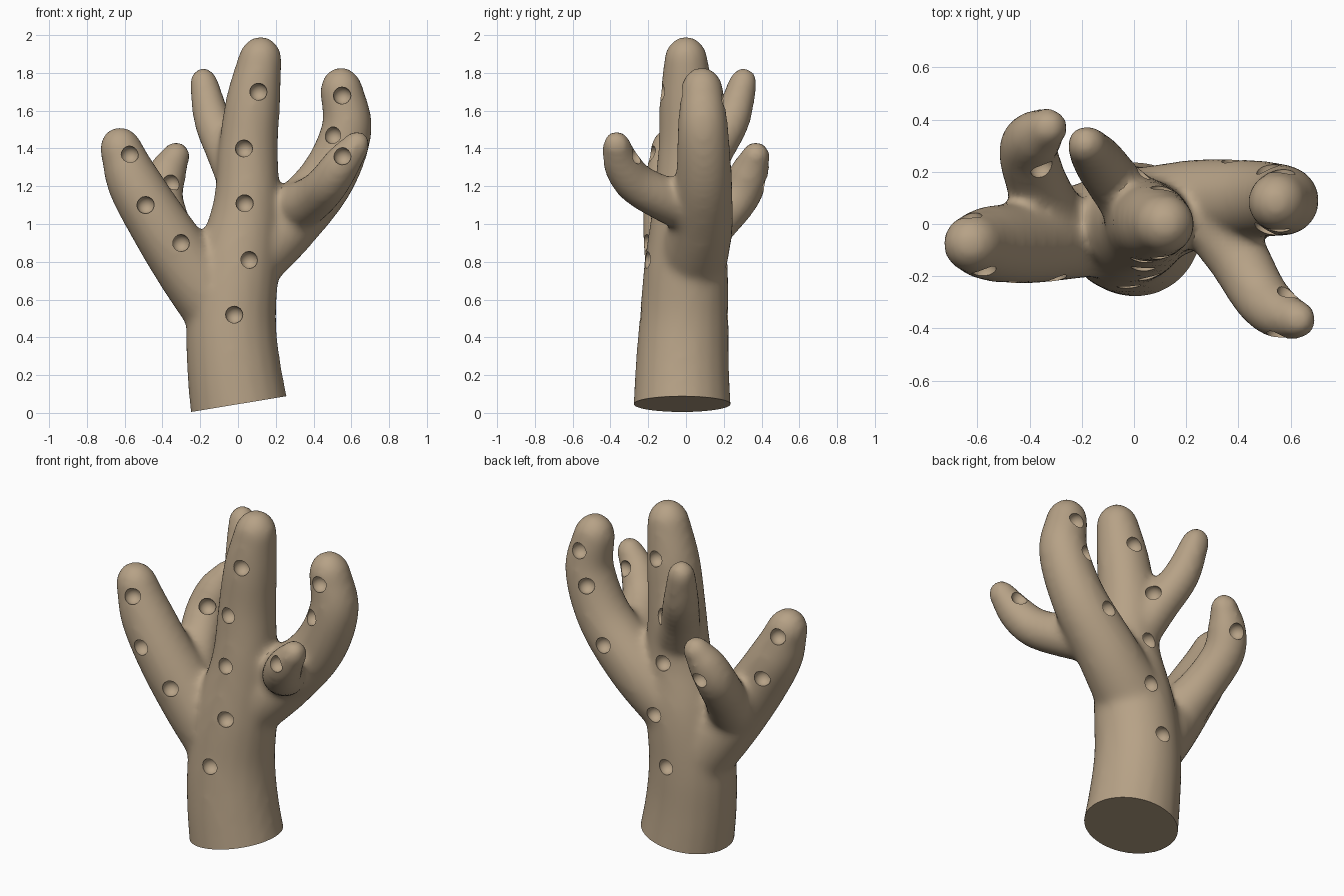
import bpy, bmesh, math
from mathutils import Vector
from mathutils.bvhtree import BVHTree

if "Cube" in bpy.data.objects:
    bpy.data.objects.remove(bpy.data.objects["Cube"])

SIDES = 20


def spline(a, b, c, d, t):
    return 0.5 * (2*b + (c - a)*t + (2*a - 5*b + 4*c - d)*t*t + (3*b - a - 3*c + d)*t**3)


def add_branch(bm, pts):
    """Tapered tube through (x, y, z, radius) points with a rounded tip."""
    p = [Vector(q) for q in pts]
    p = [2*p[0] - p[1]] + p + [2*p[-1] - p[-2]]
    path = [spline(*p[i:i + 4], k / 6) for i in range(len(p) - 3) for k in range(6)]
    path.append(p[-2])
    stations = [(q.to_3d(), q[3]) for q in path]
    tip, r = stations[-1]
    axis = (tip - stations[-2][0]).normalized()
    for k in range(1, 6):
        a = k * math.pi / 2 / 5.4
        stations.append((tip + axis * r * 1.15 * math.sin(a), r * math.cos(a)))
    rings = []
    for i, (c, r) in enumerate(stations):
        t = (stations[min(i + 1, len(stations) - 1)][0] - stations[max(i - 1, 0)][0]).normalized()
        u = Vector((0, 1, 0)).cross(t).normalized()
        v = t.cross(u)
        rings.append([bm.verts.new(c + r * (u * math.cos(s) + v * math.sin(s)))
                      for s in (2 * math.pi * j / SIDES for j in range(SIDES))])
    for lo, hi in zip(rings, rings[1:]):
        for j in range(SIDES):
            k = (j + 1) % SIDES
            bm.faces.new((lo[j], lo[k], hi[k], hi[j]))
    bm.faces.new(rings[0][::-1])
    bm.faces.new(rings[-1])


def make_object(name, bm):
    mesh = bpy.data.meshes.new(name)
    bm.to_mesh(mesh)
    bm.free()
    ob = bpy.data.objects.new(name, mesh)
    bpy.context.collection.objects.link(ob)
    return ob


def bake(ob):
    """Replace the mesh by its modified result."""
    dg = bpy.context.evaluated_depsgraph_get()
    mesh = bpy.data.meshes.new_from_object(ob.evaluated_get(dg))
    ob.modifiers.clear()
    ob.data = mesh


# Trunk and branches
branches = [
    # trunk
    [(.03, -.02, -.12, .268), (-.02, -.02, .22, .25), (-.035, -.01, .5, .237), (0, 0, .8, .22),
     (.045, 0, 1.1, .178), (.055, .01, 1.4, .158), (.08, .005, 1.65, .145), (.115, 0, 1.86, .118)],
    # left branch
    [(-.08, 0, .52, .19), (-.26, -.04, .76, .175), (-.42, -.07, 1.0, .16),
     (-.55, -.075, 1.22, .145), (-.615, -.075, 1.385, .115)],
    # left rear twig
    [(-.31, 0, .85, .14), (-.37, .15, 1.0, .12), (-.405, .28, 1.15, .115),
     (-.375, .335, 1.27, .105), (-.335, .365, 1.35, .08)],
    # upper rear twig
    [(.03, .04, 1.2, .13), (-.06, .14, 1.38, .11), (-.135, .24, 1.55, .1), (-.18, .3, 1.74, .078)],
    # right branch
    [(.04, .03, .8, .19), (.26, .08, 1.0, .17), (.47, .095, 1.24, .15),
     (.575, .09, 1.5, .135), (.55, .085, 1.7, .115)],
    # right front twig
    [(.28, .06, 1.07, .14), (.4, -.13, 1.14, .12), (.48, -.27, 1.22, .11),
     (.55, -.34, 1.32, .1), (.62, -.365, 1.41, .077)],
]
bm = bmesh.new()
for b in branches:
    add_branch(bm, b)
coral = make_object("branching_coral", bm)
m = coral.modifiers.new("fuse", 'REMESH')
m.mode = 'VOXEL'
m.voxel_size = 0.02
m = coral.modifiers.new("soften", 'SMOOTH')
m.factor, m.iterations = 0.5, 14
bake(coral)

# Slanted flat base
bm = bmesh.new()
bm.from_mesh(coral.data)
cut = bmesh.ops.bisect_plane(bm, geom=bm.verts[:] + bm.edges[:] + bm.faces[:],
                             plane_co=(0, 0, .046), plane_no=(-.165, 0, 1), clear_inner=True)
bmesh.ops.contextual_create(bm, geom=[e for e in cut['geom_cut'] if isinstance(e, bmesh.types.BMEdge)])
bmesh.ops.recalc_face_normals(bm, faces=bm.faces)
bm.to_mesh(coral.data)
tree = BVHTree.FromBMesh(bm)
bm.free()

# Pits: (x, z, ray start y, ray direction along y)
trunk = [(-.02, .52), (.06, .81), (.035, 1.11), (.03, 1.4), (.11, 1.7)]
front = [(-.57, 1.37), (-.49, 1.1), (-.3, .9), (.55, 1.68), (.5, 1.47), (.55, 1.36)]
back = [(-.63, 1.39), (-.55, 1.13), (-.38, 1.21), (.57, 1.65), (.51, 1.46), (.38, 1.15)]
rays = [(x, z, -1, 1) for x, z in trunk + front] + [(x, z, 1, -1) for x, z in trunk + back]
rays += [(-.35, 1.22, -1, 1), (.59, 1.36, -.2, -1)]
bm = bmesh.new()
for x, z, y, d in rays:
    hit, n, _, _ = tree.ray_cast(Vector((x, y, z)), Vector((0, d, 0)))
    if hit is None:
        continue
    n = n if n.y * d < 0 else -n
    if y == -.2:
        n = -n
    rot = n.to_track_quat('Z', 'Y').to_matrix().to_4x4()
    rot.translation = hit - n * .012
    bmesh.ops.create_uvsphere(bm, u_segments=16, v_segments=10, radius=.047, matrix=rot)
pits = make_object("pit_cutter", bm)
pits.hide_render = True
m = coral.modifiers.new("pits", 'BOOLEAN')
m.operation, m.object, m.solver = 'DIFFERENCE', pits, 'EXACT'
bake(coral)
bpy.data.objects.remove(pits)

# Colour and shading
mat = bpy.data.materials.new("coral_tan")
mat.diffuse_color = (.47, .36, .24, 1)
mat.use_nodes = True
mat.node_tree.nodes["Principled BSDF"].inputs["Base Color"].default_value = mat.diffuse_color
coral.data.materials.clear()
coral.data.materials.append(mat)
bpy.context.view_layer.objects.active = coral
coral.select_set(True)
bpy.ops.object.shade_smooth_by_angle(angle=math.radians(40))
